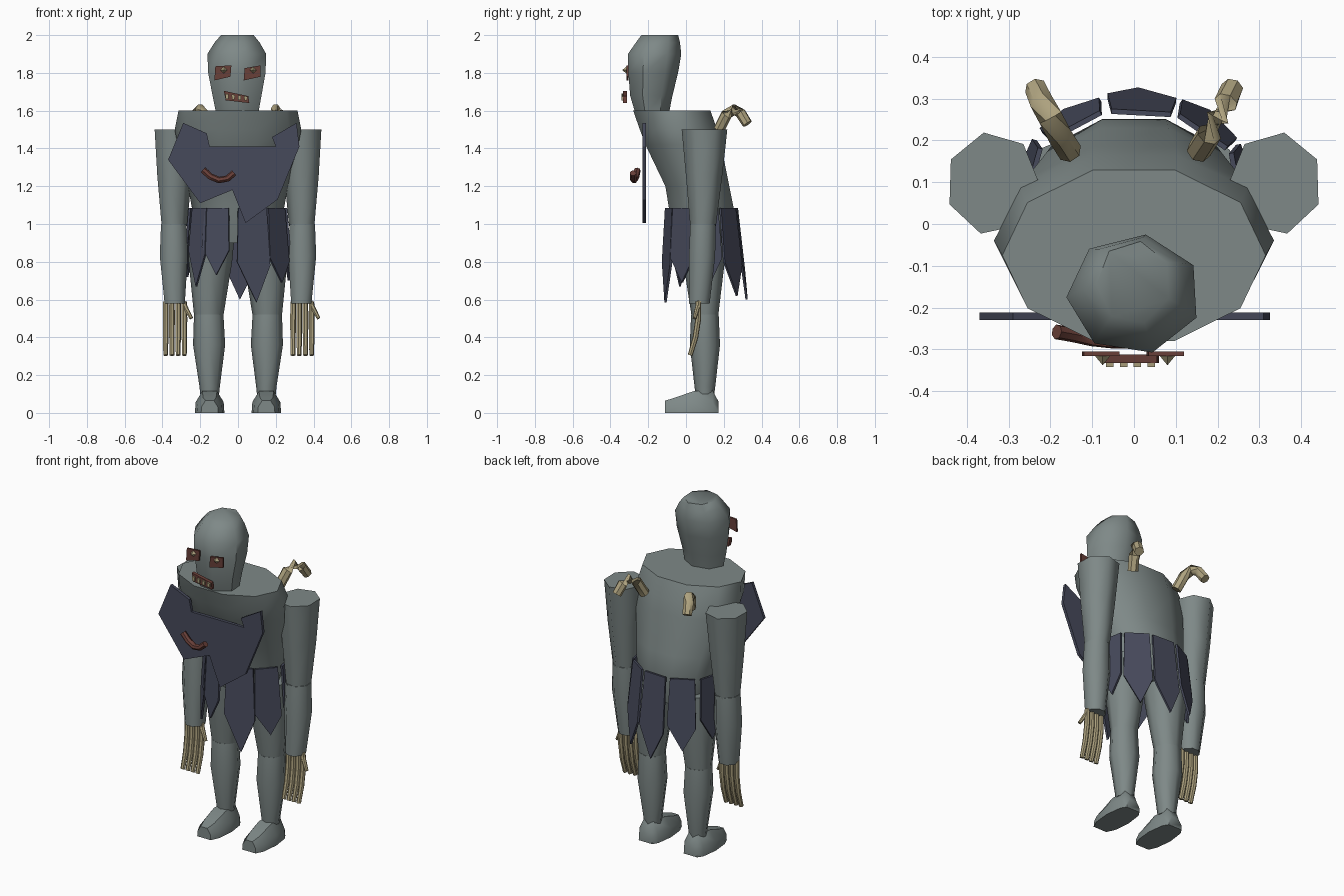
import bpy, math
from mathutils import Vector

if "Cube" in bpy.data.objects:
    bpy.data.objects.remove(bpy.data.objects["Cube"])


def material(name, rgb):
    m = bpy.data.materials.new(name)
    m.diffuse_color = (*rgb, 1)
    m.use_nodes = True
    m.node_tree.nodes["Principled BSDF"].inputs["Base Color"].default_value = m.diffuse_color
    return m


SKIN = material("grey skin", (0.21, 0.25, 0.245))
CLOTH = material("dark cloth", (0.062, 0.068, 0.105))
BONE = material("bone", (0.42, 0.36, 0.21))
FLESH = material("raw flesh", (0.14, 0.05, 0.04))


def mesh_object(name, verts, faces, mat, smooth=None):
    me = bpy.data.meshes.new(name)
    me.from_pydata([tuple(v) for v in verts], [], faces)
    me.materials.append(mat)
    ob = bpy.data.objects.new(name, me)
    bpy.context.collection.objects.link(ob)
    bpy.ops.object.select_all(action='DESELECT')
    ob.select_set(True)
    bpy.context.view_layer.objects.active = ob
    bpy.ops.object.mode_set(mode='EDIT')
    bpy.ops.mesh.select_all(action='SELECT')
    bpy.ops.mesh.normals_make_consistent(inside=False)
    bpy.ops.object.mode_set(mode='OBJECT')
    if smooth:
        bpy.ops.object.shade_smooth_by_angle(angle=math.radians(smooth))
    return ob


def loft(name, rings, mat, smooth=None):
    """Skin a list of equal-length point rings and cap both ends."""
    n = len(rings[0])
    verts = [p for r in rings for p in r]
    faces = [list(range(n)), list(range(len(verts) - n, len(verts)))]
    for k in range(len(rings) - 1):
        for i in range(n):
            j = (i + 1) % n
            faces.append((k * n + i, k * n + j, (k + 1) * n + j, (k + 1) * n + i))
    return mesh_object(name, verts, faces, mat, smooth)


def body(name, rows, n, start=0, side=1, smooth=55):
    """Stacked ellipses; each row is z, centre x, centre y, radius x, radius y."""
    rings = []
    for z, cx, cy, rx, ry in rows:
        angs = [math.radians(start) + math.tau * i / n for i in range(n)]
        rings.append([(side * (cx + rx * math.cos(a)), cy + ry * math.sin(a), z) for a in angs])
    return loft(name, rings, SKIN, smooth)


def tube(name, pts, radii, mat, n=7):
    """Round tube along a path."""
    pts = [Vector(p) for p in pts]
    rings = []
    for i, p in enumerate(pts):
        d = (pts[min(i + 1, len(pts) - 1)] - pts[max(i - 1, 0)]).normalized()
        ref = Vector((0, 1, 0)) if abs(d.y) < 0.8 else Vector((1, 0, 0))
        u = d.cross(ref).normalized()
        v = d.cross(u)
        rings.append([p + radii[i] * (u * math.cos(math.tau * k / n) + v * math.sin(math.tau * k / n))
                      for k in range(n)])
    return loft(name, rings, mat, 50)


def plate(name, outline, y0, y1, mat):
    """Upright slab from an x, z outline."""
    return loft(name, [[(x, y, z) for x, z in outline] for y in (y0, y1)], mat)


# Torso and head
body("torso", [(0.90, 0, 0.09, 0.19, 0.13), (1.09, 0, 0.08, 0.245, 0.18),
               (1.20, 0, 0.06, 0.265, 0.178), (1.42, 0, -0.015, 0.32, 0.21),
               (1.50, 0, -0.04, 0.335, 0.215), (1.60, 0, -0.075, 0.315, 0.215)], 10)
body("head", [(1.58, 0, -0.18, 0.115, 0.09), (1.68, 0, -0.185, 0.135, 0.115),
              (1.80, 0, -0.175, 0.158, 0.135), (1.90, 0, -0.168, 0.162, 0.145),
              (1.96, 0, -0.15, 0.125, 0.12), (2.00, 0, -0.14, 0.09, 0.10)], 7, 80)

# Limbs
for side, label in ((-1, "left"), (1, "right")):
    body(label + "_upper_arm", [(0.99, 0.34, 0.09, 0.07, 0.07), (1.25, 0.34, 0.095, 0.095, 0.098),
                                (1.50, 0.338, 0.097, 0.113, 0.124)], 7, 79, side)
    body(label + "_forearm", [(0.58, 0.335, 0.07, 0.058, 0.06), (0.83, 0.34, 0.085, 0.08, 0.075),
                              (1.00, 0.34, 0.09, 0.073, 0.073)], 8, 22.5, side)
    body(label + "_thigh", [(0.51, 0.155, 0.10, 0.077, 0.07), (0.80, 0.146, 0.095, 0.115, 0.11),
                            (0.97, 0.14, 0.09, 0.125, 0.125)], 8, 0, side)
    body(label + "_shin", [(0.10, 0.15, 0.10, 0.05, 0.05), (0.14, 0.15, 0.10, 0.054, 0.055),
                           (0.36, 0.153, 0.10, 0.085, 0.08), (0.52, 0.155, 0.10, 0.078, 0.073)],
         8, 0, side)
    # Foot, in slices from toe to heel
    foot = []
    for y, w, h in ((-0.11, 0.045, 0.065), (-0.06, 0.068, 0.08), (0.04, 0.078, 0.115),
                    (0.14, 0.065, 0.12), (0.172, 0.045, 0.06)):
        outline = [(-w, 0), (-w * 0.95, h * 0.5), (-w * 0.5, h), (w * 0.5, h), (w * 0.95, h * 0.5), (w, 0)]
        foot.append([(side * 0.15 + x, y, z) for x, z in outline])
    loft(label + "_foot", foot, SKIN, 45)

    # Bony fingers and thumb
    hand = side * 0.337
    for i in range(4):
        x = hand + (i - 1.5) * 0.033 + 0.003
        tube(f"{label}_finger_{i + 1}", [(x * 0.98 + hand * 0.02, 0.065, 0.59), (x, 0.065, 0.50),
                                         (x, 0.05, 0.40), (x, 0.022, 0.305)],
             [0.015, 0.016, 0.015, 0.013], BONE)
    tube(label + "_thumb", [(hand + 0.045, 0.07, 0.59), (hand + 0.06, 0.06, 0.555),
                            (hand + 0.09, 0.045, 0.50)], [0.013, 0.013, 0.01], BONE)

    # Bent bone spur behind the shoulder
    tube(label + "_back_spur", [(side * 0.155, 0.175, 1.50), (side * 0.18, 0.215, 1.58),
                                (side * 0.20, 0.255, 1.605), (side * 0.22, 0.29, 1.585),
                                (side * 0.235, 0.325, 1.53)],
         [0.03, 0.03, 0.03, 0.029, 0.027], BONE)

# Torn chest cloth and the strip of flesh over it
plate("chest_cloth", [(-0.29, 1.535), (-0.165, 1.48), (-0.15, 1.41), (0.2, 1.41), (0.18, 1.46),
                      (0.31, 1.535), (0.325, 1.41), (0.21, 1.13), (0.04, 1.005), (-0.03, 1.18),
                      (-0.2, 1.11), (-0.37, 1.34)], -0.23, -0.212, CLOTH)
tube("chest_wound", [(-0.185, -0.258, 1.285), (-0.145, -0.265, 1.25), (-0.10, -0.275, 1.232),
                     (-0.055, -0.28, 1.24), (-0.02, -0.28, 1.27)], [0.018] * 5, FLESH)

# Face plates
plate("left_eye_socket", [(-0.12, 1.835), (-0.035, 1.84), (-0.04, 1.78), (-0.125, 1.76)],
      -0.316, -0.305, FLESH)
plate("right_eye_socket", [(0.035, 1.825), (0.12, 1.84), (0.12, 1.78), (0.03, 1.76)],
      -0.316, -0.305, FLESH)
plate("mouth", [(-0.075, 1.705), (0.055, 1.677), (0.06, 1.64), (-0.065, 1.655)],
      -0.333, -0.312, FLESH)


def stud(name, x, y, z, r, h):
    """Small pointed pyramid facing forward."""
    ring = [(x + r * cx, y, z + r * cz) for cx, cz in ((-1, 0), (0, -1), (1, 0), (0, 1))]
    mesh_object(name, ring + [(x, y - h, z)],
                [(0, 1, 2, 3)] + [(i, (i + 1) % 4, 4) for i in range(4)], BONE)


for x, label in ((-0.075, "left"), (0.08, "right")):
    stud(label + "_eye", x, -0.316, 1.815, 0.018, 0.022)
for i in range(4):
    x = -0.058 + 0.033 * i
    plate(f"tooth_{i + 1}", [(x - 0.009, 1.69 - i * 0.004), (x + 0.009, 1.687 - i * 0.004),
                             (x + 0.007, 1.662 - i * 0.003), (x - 0.007, 1.662 - i * 0.003)],
          -0.342, -0.33, BONE)

# Ragged skirt strips around the waist: angle, width, shoulder z, tip z
STRIPS = [(-117, 0.155, 0.86, 0.73), (-72, 0.18, 0.78, 0.585), (-35, 0.15, 0.80, 0.69),
          (8, 0.14, 0.82, 0.70), (48, 0.16, 0.78, 0.62), (86, 0.165, 0.76, 0.60),
          (125, 0.16, 0.80, 0.67), (168, 0.14, 0.83, 0.72), (-145, 0.13, 0.84, 0.67)]
for i, (deg, width, shoulder, tip) in enumerate(STRIPS):
    a = math.radians(deg)
    out = Vector((0.19 * math.cos(a), 0.25 * math.sin(a), 0)).normalized()
    along = Vector((-out.y, out.x, 0))
    outline = [(-0.43, 1.085), (0.43, 1.085), (0.5, shoulder), (0.06, tip), (-0.5, shoulder + 0.02)]
    rings = []
    for depth in (0, 0.012):
        ring = []
        for s, z in outline:
            t = (1.085 - z) / 0.485
            base = Vector(((0.24 + 0.035 * t) * math.cos(a),
                           0.085 + 0.015 * t + (0.175 + 0.04 * t) * math.sin(a), z))
            ring.append(base + along * s * width + out * depth)
        rings.append(ring)
    loft(f"skirt_strip_{i + 1}", rings, CLOTH)
